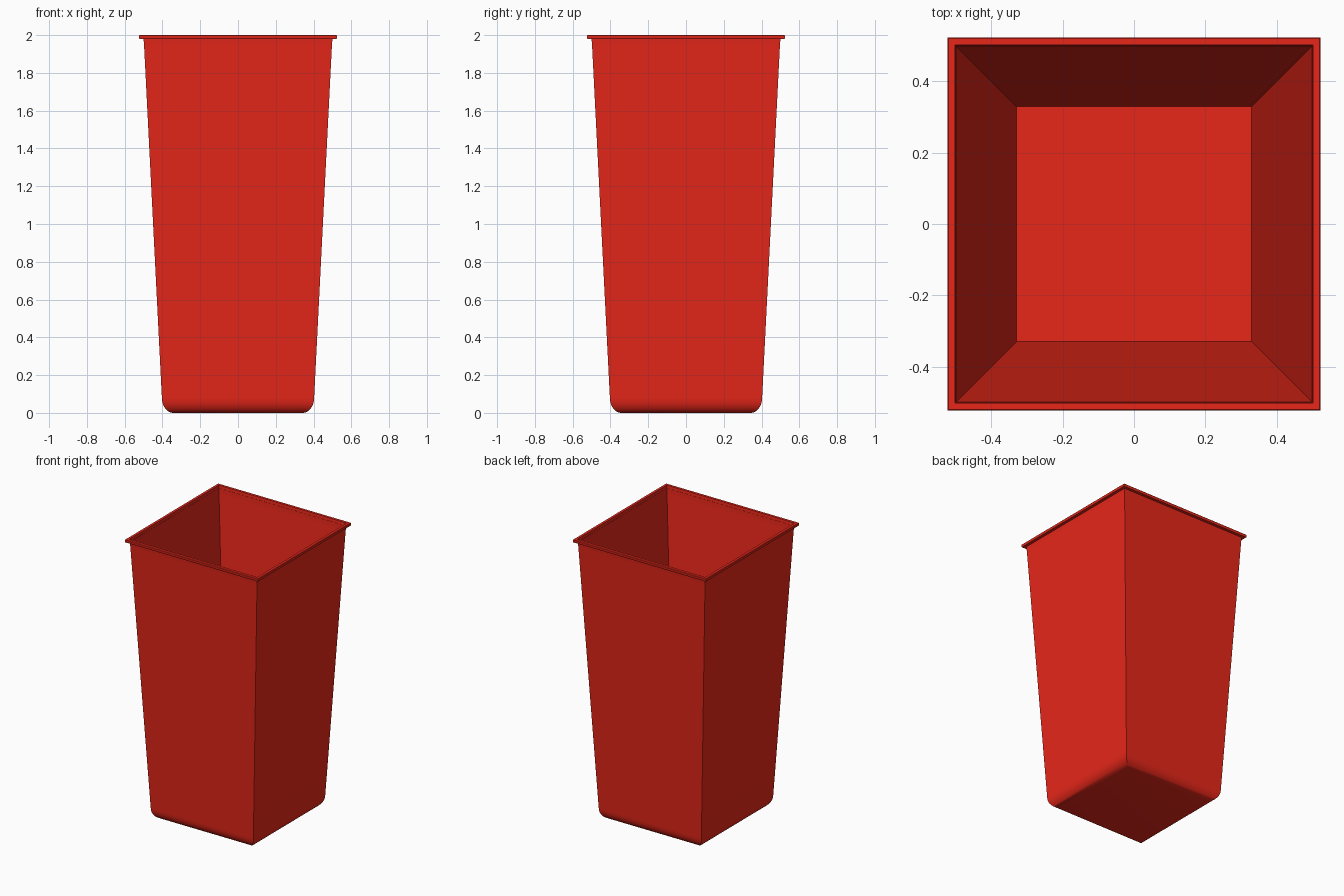
import bpy, bmesh, math

if "Cube" in bpy.data.objects:
    bpy.data.objects.remove(bpy.data.objects["Cube"])

# Square cross-section profile as (half width, height), outside floor to inside floor
profile = []
SEG = 8
RX, RZ = 0.06, 0.08
for i in range(SEG + 1):          # rounded bottom edge
    a = math.pi / 2 * i / SEG
    profile.append((0.343 + RX * math.sin(a), RZ - RZ * math.cos(a)))
profile += [
    (0.499, 1.98),                # top of the tapered outer wall
    (0.521, 1.98), (0.523, 1.983),  # lip underside and edge
    (0.523, 1.997), (0.520, 2.0),
    (0.502, 2.0),                 # inner rim
    (0.329, 0.05),                # inside floor edge
]

bm = bmesh.new()
rings = [[bm.verts.new((sx * h, sy * h, z))
          for sx, sy in ((-1, -1), (1, -1), (1, 1), (-1, 1))]
         for h, z in profile]
for lo, hi in zip(rings, rings[1:]):
    for k in range(4):
        n = (k + 1) % 4
        bm.faces.new((lo[k], lo[n], hi[n], hi[k]))
bm.faces.new(rings[0][::-1])      # underside
bm.faces.new(rings[-1])           # inside floor
bmesh.ops.recalc_face_normals(bm, faces=bm.faces)

mesh = bpy.data.meshes.new("waste_bin")
bm.to_mesh(mesh)
bm.free()
bin_obj = bpy.data.objects.new("waste_bin", mesh)
bpy.context.collection.objects.link(bin_obj)

# Red plastic
red = bpy.data.materials.new("red_plastic")
red.diffuse_color = (0.8, 0.02, 0.01, 1)
red.use_nodes = True
red.node_tree.nodes["Principled BSDF"].inputs["Base Color"].default_value = red.diffuse_color
mesh.materials.append(red)

bpy.context.view_layer.objects.active = bin_obj
bin_obj.select_set(True)
bpy.ops.object.shade_smooth_by_angle(angle=math.radians(35))
